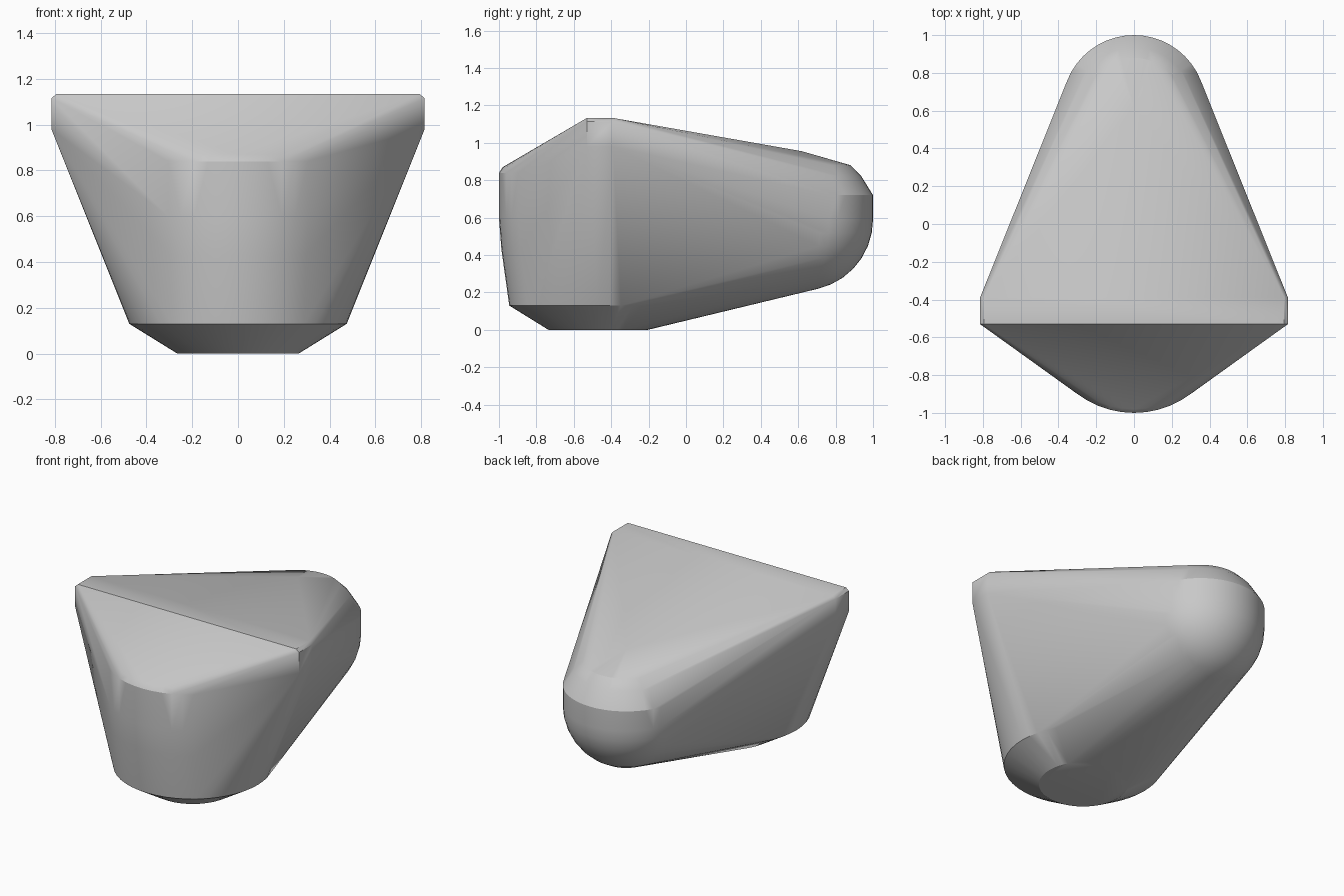
import bpy, bmesh, math

cube = bpy.data.objects.get("Cube")
if cube:
    bpy.data.objects.remove(cube, do_unlink=True)

# One neutral grey for the whole body
grey = bpy.data.materials.new("neutral grey")
grey.use_nodes = True
colour = (0.58, 0.58, 0.58, 1)
grey.diffuse_color = colour
grey.node_tree.nodes["Principled BSDF"].inputs["Base Color"].default_value = colour

bm = bmesh.new()
SEGMENTS = 48


def rings(centre_y, profile):
    """Stack horizontal circles (radius, height) around an upright axis."""
    for radius, z in profile:
        for i in range(SEGMENTS):
            a = math.tau * i / SEGMENTS
            bm.verts.new((radius * math.cos(a), centre_y + radius * math.sin(a), z))


# Front drum: bevelled foot, gently bulging wall, softened rim
rings(-0.47, [(0.265, 0), (0.475, 0.13)])
rings(-0.5, [(0.465, 0.28), (0.487, 0.43), (0.5, 0.6), (0.5, 0.84), (0.48, 0.87)])

# Rear dome: rounded underside, upright band, softened shoulder, shallow crown
BACK, R, MID = 0.62, 0.38, 0.59
under = [(R * math.cos(math.radians(a)), MID - R * math.sin(math.radians(a)))
         for a in range(0, 80, 11)]
rings(BACK, under + [(R, 0.72), (0.315, 0.825), (0.26, 0.88)])
for z in (MID - R, 0.955):
    bm.verts.new((0, BACK, z))

# Side tips: short upright ends with a small top chamfer, mirrored
for side in (-1, 1):
    for y in (-0.53, -0.39):
        for x, z in ((0.815, 0.98), (0.815, 1.115), (0.795, 1.133)):
            bm.verts.new((side * x, y, z))

# Stretch one taut skin over all the parts
hull = bmesh.ops.convex_hull(bm, input=bm.verts[:])
inner = {g for g in hull["geom_interior"] + hull["geom_unused"]
         if isinstance(g, bmesh.types.BMVert)}
inner |= {v for v in bm.verts if not v.link_faces}
bmesh.ops.delete(bm, geom=list(inner), context="VERTS")
bmesh.ops.dissolve_limit(bm, angle_limit=math.radians(0.3),
                         verts=bm.verts[:], edges=bm.edges[:])
bmesh.ops.recalc_face_normals(bm, faces=bm.faces[:])

mesh = bpy.data.meshes.new("rounded_body")
bm.to_mesh(mesh)
bm.free()
mesh.materials.append(grey)
body = bpy.data.objects.new("rounded_body", mesh)
bpy.context.collection.objects.link(body)

# Smooth shading that keeps the crisp edges
bpy.ops.object.select_all(action="DESELECT")
body.select_set(True)
bpy.context.view_layer.objects.active = body
bpy.ops.object.shade_smooth_by_angle(angle=math.radians(28))
